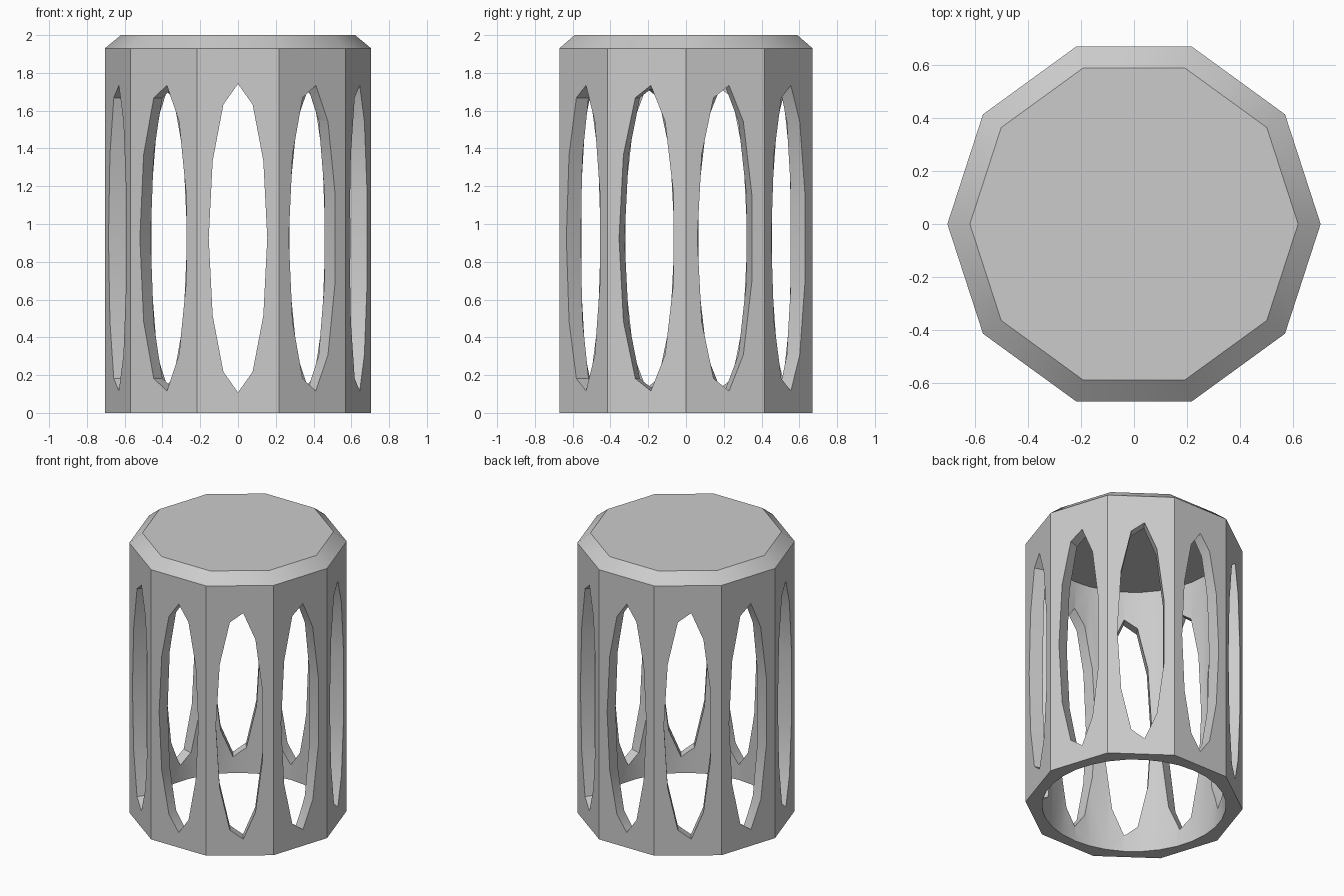
import bpy, bmesh
from math import cos, sin, pi, radians
from mathutils import Matrix

SIDES = 10
RADIUS = 0.705
BORE = 0.597

if "Cube" in bpy.data.objects:
    bpy.data.objects.remove(bpy.data.objects["Cube"])

grey = bpy.data.materials.new("plain grey")
grey.use_nodes = True
grey.diffuse_color = (0.6, 0.6, 0.6, 1)
grey.node_tree.nodes["Principled BSDF"].inputs["Base Color"].default_value = (0.6, 0.6, 0.6, 1)


def bridge(bm, loops):
    """Skin a stack of equal-length point loops and cap both ends."""
    rings = [[bm.verts.new(p) for p in loop] for loop in loops]
    n = len(rings[0])
    for a, b in zip(rings, rings[1:]):
        for i in range(n):
            j = (i + 1) % n
            bm.faces.new((a[i], a[j], b[j], b[i]))
    bm.faces.new(rings[0][::-1])
    bm.faces.new(rings[-1])


def make_object(name, bm):
    bmesh.ops.recalc_face_normals(bm, faces=bm.faces)
    mesh = bpy.data.meshes.new(name)
    bm.to_mesh(mesh)
    bm.free()
    mesh.materials.append(grey)
    obj = bpy.data.objects.new(name, mesh)
    bpy.context.collection.objects.link(obj)
    return obj


def prism(name, profile, sides):
    """Regular prism from (radius, height) pairs."""
    bm = bmesh.new()
    bridge(bm, [[(r * cos(2 * pi * i / sides), r * sin(2 * pi * i / sides), z)
                 for i in range(sides)] for r, z in profile])
    return make_object(name, bm)


# Ten-sided body with a chamfered lid
body = prism("slotted_canister", [(RADIUS, 0), (RADIUS, 1.93), (0.62, 2)], SIDES)

# Round bore, open at the bottom
bore = prism("bore_cutter", [(BORE, -0.1), (BORE, 1.94)], 32)

# One tall faceted oval window per side
bm = bmesh.new()
for k in range(SIDES):
    turn = Matrix.Rotation((k + 0.5) * 2 * pi / SIDES, 3, 'Z')
    n = 12 if k in (2, 7) else 11
    oval = [(-0.155 * cos(2 * pi * i / n), 0.925 + 0.817 * sin(2 * pi * i / n))
            for i in range(n)]
    bridge(bm, [[turn @ Matrix.Diagonal((1, 1, 1)) @ bpy_vec
                 for bpy_vec in (Matrix.Translation((d, y, z)).translation for y, z in oval)]
                for d in (0.53, 0.9)])
windows = make_object("window_cutter", bm)

# Cut, then bake the result and drop the cutters
for cutter in (bore, windows):
    cutter.hide_render = True
    mod = body.modifiers.new(cutter.name, 'BOOLEAN')
    mod.operation = 'DIFFERENCE'
    mod.solver = 'EXACT'
    mod.object = cutter
bpy.context.view_layer.update()
result = body.evaluated_get(bpy.context.evaluated_depsgraph_get())
baked = bpy.data.meshes.new_from_object(result)
body.modifiers.clear()
body.data = baked
baked.materials.clear()
baked.materials.append(grey)
for cutter in (bore, windows):
    bpy.data.objects.remove(cutter)

# Smooth bore and chamfer, crisp corners
bpy.ops.object.select_all(action='DESELECT')
body.select_set(True)
bpy.context.view_layer.objects.active = body
bpy.ops.object.shade_smooth_by_angle(angle=radians(30))
